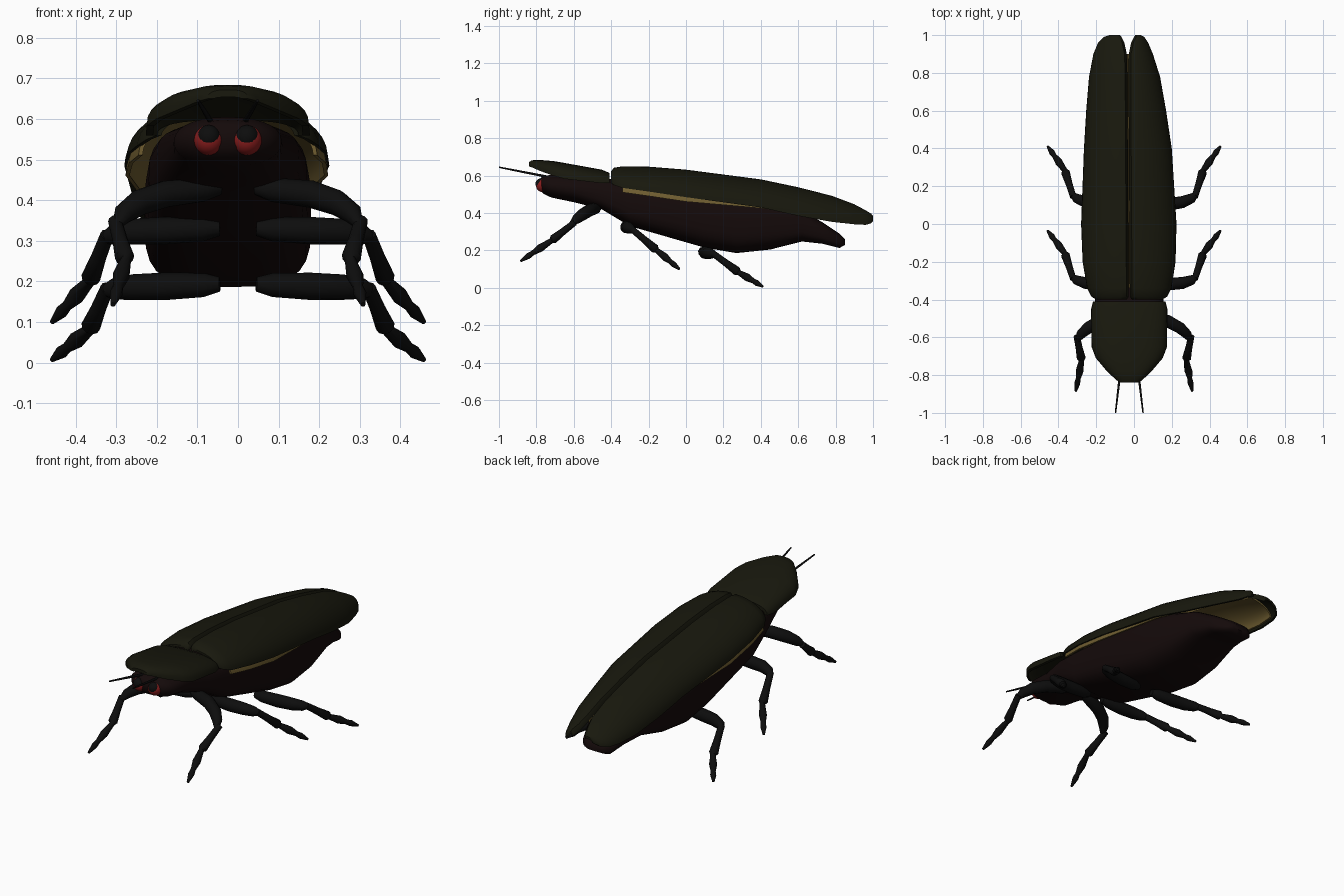
import bpy, bmesh, math
from mathutils import Vector

if "Cube" in bpy.data.objects:
    bpy.data.objects.remove(bpy.data.objects["Cube"])

CX = -0.025  # centre line of the body


def material(name, rgb):
    m = bpy.data.materials.new(name)
    m.diffuse_color = (*rgb, 1)
    m.use_nodes = True
    m.node_tree.nodes["Principled BSDF"].inputs["Base Color"].default_value = m.diffuse_color
    return m


SHELL = material("shell_green", (0.009, 0.009, 0.004))
BODY = material("body_brown", (0.007, 0.003, 0.003))
GOLD = material("wing_gold", (0.16, 0.11, 0.03))
RED = material("eye_red", (0.25, 0.012, 0.012))
BLACK = material("black", (0.004, 0.004, 0.004))


def finish(name, bm, mat, angle=40):
    bmesh.ops.recalc_face_normals(bm, faces=bm.faces)
    me = bpy.data.meshes.new(name)
    bm.to_mesh(me)
    bm.free()
    me.materials.append(mat)
    ob = bpy.data.objects.new(name, me)
    bpy.context.collection.objects.link(ob)
    bpy.ops.object.select_all(action='DESELECT')
    ob.select_set(True)
    bpy.context.view_layer.objects.active = ob
    bpy.ops.object.shade_smooth_by_angle(angle=math.radians(angle))
    return ob


def loft(name, rings, mat, angle=40):
    """Skin a list of closed rings and cap both ends."""
    bm = bmesh.new()
    vs = [[bm.verts.new(p) for p in r] for r in rings]
    n = len(rings[0])
    for a, b in zip(vs, vs[1:]):
        for i in range(n):
            j = (i + 1) % n
            bm.faces.new((a[i], a[j], b[j], b[i]))
    bm.faces.new(vs[0])
    bm.faces.new(vs[-1])
    return finish(name, bm, mat, angle)


def spow(v, p):
    return math.copysign(abs(v) ** p, v)


def tube(name, path, profile, mat, sides=10):
    """Tapered tube; profile holds (position along path, radius)."""
    ps = []
    for u, r in profile:
        i = min(int(u), len(path) - 2)
        ps.append(Vector(path[i]).lerp(Vector(path[i + 1]), u - i))
    rings = []
    for i, p in enumerate(ps):
        t = (ps[min(i + 1, len(ps) - 1)] - ps[max(i - 1, 0)]).normalized()
        u = t.cross(Vector((0.3, 0.2, 1))).normalized()
        w = t.cross(u)
        rings.append([p + profile[i][1] * (u * math.cos(a) + w * math.sin(a))
                      for a in (2 * math.pi * k / sides for k in range(sides))])
    return loft(name, rings, mat, 50)


def sphere(name, loc, r, mat):
    bm = bmesh.new()
    bmesh.ops.create_uvsphere(bm, u_segments=24, v_segments=14, radius=r)
    bmesh.ops.translate(bm, verts=bm.verts, vec=loc)
    return finish(name, bm, mat)


# Head and abdomen: y, half width, top z, bottom z
body = [(-.785, .05, .58, .53), (-.765, .1, .597, .505), (-.72, .133, .605, .483),
        (-.6, .135, .605, .458), (-.45, .175, .585, .42), (-.3, .195, .575, .33),
        (.1, .205, .545, .215), (.27, .205, .515, .186), (.45, .19, .475, .205),
        (.62, .155, .415, .248), (.73, .12, .35, .236), (.82, .09, .29, .213),
        (.85, .05, .26, .23)]
rings = []
for y, w, zt, zb in body:
    e = 0.9 if y < -0.55 else 0.6
    rings.append([(CX + w * spow(math.cos(a), e), y,
                   (zt + zb) / 2 + (zt - zb) / 2 * spow(math.sin(a), e))
                  for a in (2 * math.pi * k / 28 for k in range(28))])
loft("body", rings, BODY, 60)

# Pronotum shield: y, half width, top z, edge z
shield = [(-.84, .05, .672, .65), (-.825, .07, .682, .645), (-.78, .118, .684, .625),
          (-.71, .177, .678, .6), (-.65, .2, .668, .583), (-.45, .202, .632, .56),
          (-.41, .192, .615, .56)]


def arch(y, w, zt, ze, drop, n=16):
    return [(CX + (w - drop) * spow(math.sin(a), .75), y,
             ze + (zt - drop - ze) * abs(math.cos(a)) ** .8)
            for a in (math.pi * (k / n - .5) for k in range(n + 1))]


loft("pronotum", [arch(*row, 0) + arch(*row, .018)[::-1] for row in shield], SHELL)

# Wing covers: y, left outer x, right outer x, top z, edge z
cover = [(-.4, -.2, .15, .625, .56), (-.385, -.225, .175, .642, .55),
         (-.34, -.248, .198, .65, .535), (-.2, -.272, .22, .648, .515),
         (0, -.28, .225, .632, .485), (.4, -.265, .2, .58, .43),
         (.6, -.253, .17, .538, .385), (.78, -.238, .138, .492, .353),
         (.9, -.215, .1, .447, .34), (.96, -.19, .075, .415, .337),
         (.99, -.16, .055, .397, .345), (1, -.13, .035, .385, .358)]


def half_arc(y, xs, xo, zt, ze, drop, n=10):
    s = 1 if xo > xs else -1
    a0, a1 = xs + s * min(.012, abs(xo - xs) / 4), xo - s * drop
    zt -= drop
    pts = [(xs, y, zt - min(.02, (zt - ze) / 2))]
    for k in range(n + 1):
        a = math.pi / 2 * k / n
        pts.append((a0 + (a1 - a0) * math.sin(a) ** 1.05, y,
                    ze + (zt - ze) * max(0, math.cos(a)) ** 1.05))
    return pts


for side, s in (("left", -1), ("right", 1)):
    outer, inner = [], []
    for y, xl, xr, zt, ze in cover:
        xo = xl if s < 0 else xr
        gap = .003 + .037 * max(0, (y - .8) / .2) ** 4 + (.012 if y < -.39 else 0)
        xm = CX - .006 * (y + .4)
        xs = xm + s * gap
        outer.append(half_arc(y, xs, xo, zt, ze, 0) + half_arc(y, xs, xo, zt, ze, .012)[::-1])
        # Gold hind wing just under the cover, peeking out along the front flank
        if -0.35 < y < 0.95:
            low = .024 if y < .3 else .004 if y < .5 else -.012
            xw = xo - s * (.003 if y < .3 else .014)
            inner.append(half_arc(y, xm, xw, zt - .016, ze - low, 0)
                         + half_arc(y, xm, xw, zt - .016, ze - low, .01)[::-1])
    loft("wing_cover_" + side, outer, SHELL)
    loft("hind_wing_" + side, inner, GOLD)

# Legs: thigh and shin paths; the hind pair is the middle pair moved back and down
THIGH = [(0, .018), (.3, .03), (1, .034), (1.7, .032), (2.4, .026), (3, .012)]
SHIN = [(0, .017), (.5, .019), (.92, .024), (1, .014), (1.35, .021),
        (1.6, .013), (1.75, .016), (2, .006)]
front = ([(.045, -.47, .43), (.18, -.515, .415), (.27, -.565, .385), (.298, -.615, .34)],
         [(.303, -.595, .35), (.277, -.72, .252), (.308, -.885, .143)])
middle = ([(.045, -.32, .33), (.18, -.318, .325), (.29, -.31, .322), (.332, -.275, .305)],
          [(.322, -.29, .315), (.366, -.155, .2), (.458, -.035, .1)])


def move_back(path):
    return [(x, y + .41 + .09 * max(0, x - .05),
             z - .137 + .044 * max(0, (x - .3) / .158)) for x, y, z in path]


hind = tuple(move_back(p) for p in middle)
for name, leg in (("front", front), ("middle", middle), ("hind", hind)):
    for side, s in (("left", -1), ("right", 1)):
        for part, path, prof in (("thigh", leg[0], THIGH), ("shin", leg[1], SHIN)):
            tube(f"{name}_{part}_{side}", [(s * x, y, z) for x, y, z in path], prof, BLACK)

# Eyes and antennae
for side, s in (("left", -1), ("right", 1)):
    x = CX + s * .047
    sphere("eye_" + side, (x, -.765, .548), .037, RED)
    sphere("pupil_" + side, (x, -.776, .556), .029, BLACK)
    tube("antenna_" + side, [(CX + s * .04, -.72, .59), (CX + s * .073, -1, .645)],
         [(0, .007), (.5, .006), (1, .004)], BLACK, 8)
